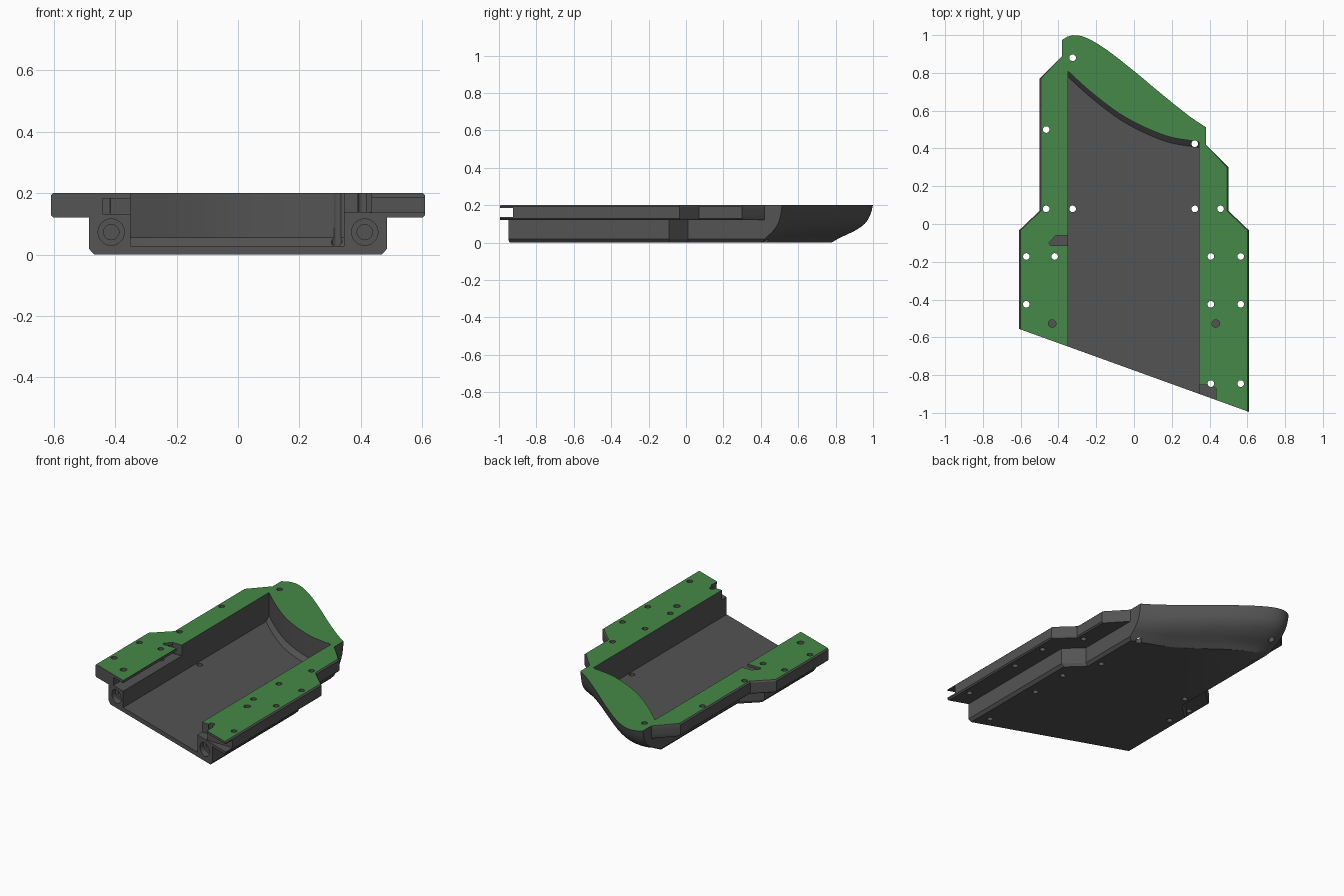
import bpy, bmesh, math

if "Cube" in bpy.data.objects:
    bpy.data.objects.remove(bpy.data.objects["Cube"])


def material(name, rgb):
    m = bpy.data.materials.new(name)
    m.diffuse_color = (*rgb, 1)
    m.use_nodes = True
    m.node_tree.nodes["Principled BSDF"].inputs["Base Color"].default_value = m.diffuse_color
    return m


GREY = material("dark grey", (0.088, 0.088, 0.088))
GREEN = material("green", (0.06, 0.25, 0.063))


def curve(pts, x):
    """Smooth height through a few (x, y) points."""
    n = len(pts)

    def slope(i):
        a, b = pts[max(i - 1, 0)], pts[min(i + 1, n - 1)]
        return (b[1] - a[1]) / (b[0] - a[0])
    x = min(max(x, pts[0][0]), pts[-1][0])
    i = next(k for k in range(n - 1) if x <= pts[k + 1][0])
    (x0, y0), (x1, y1) = pts[i], pts[i + 1]
    h = x1 - x0
    t = (x - x0) / h
    return ((2*t**3 - 3*t**2 + 1) * y0 + (t**3 - 2*t**2 + t) * h * slope(i)
            + (3*t**2 - 2*t**3) * y1 + (t**3 - t**2) * h * slope(i + 1))


def loft(name, rings):
    """Closed solid through rings of equal point count."""
    bm = bmesh.new()
    vs = [[bm.verts.new(p) for p in r] for r in rings]
    n = len(vs[0])
    bm.faces.new(vs[0][::-1])
    bm.faces.new(vs[-1])
    for a, b in zip(vs, vs[1:]):
        for i in range(n):
            j = (i + 1) % n
            bm.faces.new((a[i], a[j], b[j], b[i]))
    bmesh.ops.remove_doubles(bm, verts=bm.verts[:], dist=1e-5)
    if bm.calc_volume(signed=True) < 0:
        bmesh.ops.reverse_faces(bm, faces=bm.faces[:])
    me = bpy.data.meshes.new(name)
    bm.to_mesh(me)
    bm.free()
    me.materials.append(GREY)
    ob = bpy.data.objects.new(name, me)
    bpy.context.scene.collection.objects.link(ob)
    return ob


def volume(me):
    bm = bmesh.new()
    bm.from_mesh(me)
    v = bm.calc_volume(signed=True)
    bm.free()
    return v


def cut(body, cutter):
    """Subtract the cutter, keeping only a sound result."""
    cutter.hide_render = True
    before = volume(body.data)
    mod = body.modifiers.new("cut", 'BOOLEAN')
    mod.operation, mod.object = 'DIFFERENCE', cutter
    result = None
    for solver in ('EXACT', 'MANIFOLD', 'FLOAT'):
        try:
            mod.solver = solver
        except TypeError:
            continue
        bpy.context.view_layer.update()
        dg = bpy.context.evaluated_depsgraph_get()
        me = bpy.data.meshes.new_from_object(body.evaluated_get(dg), depsgraph=dg)
        if len(me.polygons) > 5 and 0.3 * before < volume(me) < before * 1.0001:
            result = me
            break
    body.modifiers.remove(mod)
    if result:
        body.data = result
    bpy.data.objects.remove(cutter)


def prism(pts, z0, z1):
    return loft("cutter", [[(x, y, z) for x, y in pts] for z in (z0, z1)])


def box(x0, x1, y0, y1, z0, z1):
    return prism([(x0, y0), (x1, y0), (x1, y1), (x0, y1)], z0, z1)


def disc(r, n=20):
    return [(r * math.cos(2*math.pi*i/n), r * math.sin(2*math.pi*i/n)) for i in range(n)]


def pin(x, y, z0, z1, r):
    return prism([(x + a, y + b) for a, b in disc(r)], z0, z1)


def bore(x, z, y0, y1, r):
    return loft("cutter", [[(x + a, y, z + b) for a, b in disc(r, 28)] for y in (y0, y1)])


def front(x):
    return -0.775 - 0.361 * x


# Nose plan at the top and at the base, and its side profile by height
TOP = [(-0.38, 0.975), (-0.35, 0.993), (-0.31, 1.0), (-0.25, 0.985), (-0.15, 0.926),
       (0, 0.81), (0.15, 0.685), (0.3, 0.566), (0.38, 0.513)]
BASE = [(-0.38, 0.77), (-0.31, 0.775), (-0.15, 0.695), (0, 0.59), (0.15, 0.495), (0.38, 0.405)]
PROFILE = [(0, 1.0), (0.03, 0.76), (0.055, 0.5), (0.1, 0.2), (0.15, 0.06), (0.2, 0.0)]
N = 28


def ring(z, flange, inset):
    f = curve(PROFILE, z)
    k = 1 - inset / 0.38 if z == 0 else 1
    nose = []
    for i in range(N + 1):
        x = 0.38 - 0.76 * i / N
        nose.append((x * k, curve(TOP, x) * (1 - f) + curve(BASE, x) * f))
    w, m = (0.61 - inset, 0.5 - inset) if flange else (0.485 - inset, 0.38 * k)
    ya, yb = (-0.035, 0.07) if flange else (-0.09, 0.01)
    e = 0.38 * k
    right = [(w, front(w)), (w, ya), (m, yb), (m, 0.30), (e, min(0.42, nose[0][1] - 0.01))]
    left = [(-e, min(0.89, nose[-1][1] - 0.01)), (-m, 0.77 if flange else 0.7),
            (-m, yb), (-w, ya), (-w, front(-w))]
    return [(x, y, z) for x, y in right + nose + left]


# Hull: lower block, stepped side flanges and rounded nose
rings = [ring(0, False, 0.016)]
rings += [ring(z, False, 0) for z in (0.018, 0.03, 0.043, 0.055, 0.07, 0.085, 0.1, 0.12)]
rings += [ring(z, True, i) for z, i in ((0.12, 0.008), (0.128, 0), (0.15, 0), (0.17, 0),
                                        (0.192, 0), (0.2, 0.008))]
hull = loft("tray_body", rings)

# Central bay with a sloped foot along its curved back wall
BAY = [(-0.35, 0.81), (-0.25, 0.718), (-0.1, 0.60), (0, 0.54), (0.1, 0.493),
       (0.2, 0.458), (0.345, 0.435)]


def bay(z, dy):
    xs = [0.345 - 0.695 * i / 20 for i in range(21)]
    return ([(-0.35, -1.3, z), (0.345, -1.3, z)] + [(x, curve(BAY, x) + dy, z) for x in xs])


cut(hull, loft("cutter", [bay(0.028, -0.03), bay(0.055, 0), bay(0.3, 0)]))

# Cable channel under the left plate, with its top opening
cut(hull, box(-0.442, -0.34, -1.2, -0.065, 0.132, 0.183))
cut(hull, prism([(-0.34, -0.115), (-0.34, -0.062), (-0.415, -0.062), (-0.45, -0.1),
                 (-0.44, -0.115)], 0.134, 0.3))

# Slot and notch at the right front corner
cut(hull, box(0.335, 0.7, -1.2, -0.925, 0.137, 0.185))
cut(hull, prism([(0.335, -1.2), (0.435, -1.2), (0.435, -0.87), (0.41, -0.853),
                 (0.335, -0.853)], 0.138, 0.3))

# Blind holes and end bores
for s in (-1, 1):
    x = 0.413 * s
    cut(hull, pin(0.433 * s, -0.527, 0.1, 0.3, 0.02))
    cut(hull, bore(x, 0.073, -1.3, front(x) + 0.05, 0.043))
    cut(hull, bore(x, 0.073, -1.25, front(x) + 0.2, 0.025))

# Through screw holes
for x, y in ((-0.57, -0.172), (-0.57, -0.425), (0.565, -0.172), (0.565, -0.425), (0.565, -0.845),
             (-0.42, -0.172), (0.407, -0.172), (0.407, -0.425), (0.407, -0.845), (-0.465, 0.08),
             (-0.325, 0.08), (0.322, 0.08), (0.458, 0.08), (-0.465, 0.5), (-0.325, 0.88),
             (0.322, 0.425)):
    cut(hull, pin(x, y, -0.1, 0.35, 0.0175))

# Green on the top surface only
me = hull.data
me.materials.clear()
me.materials.append(GREY)
me.materials.append(GREEN)
for p in me.polygons:
    p.material_index = int(p.normal.z > 0.9 and p.center.z > 0.199)

bpy.context.view_layer.objects.active = hull
hull.select_set(True)
bpy.ops.object.shade_smooth_by_angle(angle=math.radians(30))
